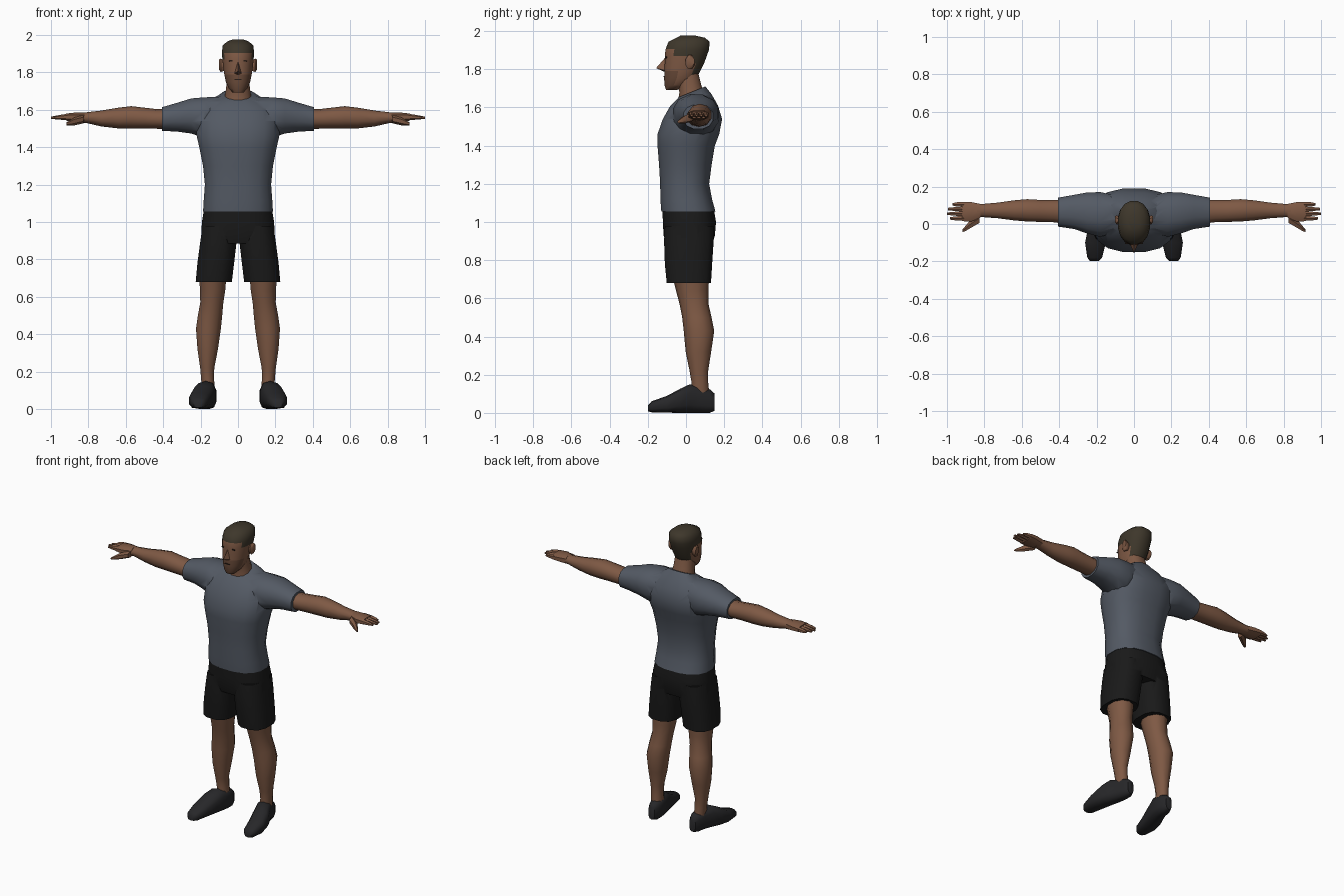
import bpy, bmesh, math
from mathutils import Vector


def mat(name, rgb):
    m = bpy.data.materials.new(name)
    m.diffuse_color = (*rgb, 1)
    return m


SKIN = mat("skin", (0.21, 0.10, 0.058))
STUBBLE = mat("stubble", (0.14, 0.068, 0.04))
HAIR = mat("hair_brown", (0.048, 0.038, 0.024))
SHIRT = mat("slate_shirt", (0.088, 0.102, 0.128))
SHORTS = mat("black_cloth", (0.010, 0.010, 0.010))
SHOE = mat("charcoal_shoe", (0.020, 0.020, 0.022))
DARK = mat("eye_dark", (0.02, 0.012, 0.008))


def activate(ob):
    bpy.ops.object.select_all(action='DESELECT')
    ob.select_set(True)
    bpy.context.view_layer.objects.active = ob


def finish(bm, name, material, mirror=False, angle=50):
    bmesh.ops.recalc_face_normals(bm, faces=bm.faces)
    me = bpy.data.meshes.new(name)
    bm.to_mesh(me)
    bm.free()
    ob = bpy.data.objects.new(name, me)
    bpy.context.collection.objects.link(ob)
    me.materials.append(material)
    activate(ob)
    if mirror:
        ob.modifiers.new("mirror", 'MIRROR').use_mirror_merge = False
        bpy.ops.object.modifier_apply(modifier="mirror")
    bpy.ops.object.shade_smooth_by_angle(angle=math.radians(angle))
    return ob


def add_loft(bm, axis, rings, n, p):
    """Rings are (position, a0, a1, b0, b1[, tilt]); a, b are the other two axes in xyz order."""
    loops = []
    for pos, a0, a1, b0, b1, *tilt in rings:
        loop = []
        for i in range(n):
            t = 2 * math.pi * (i + 0.5) / n
            c, s = math.cos(t), math.sin(t)
            c = math.copysign(abs(c) ** (2 / p), c)
            s = math.copysign(abs(s) ** (2 / p), s)
            k = 1 / math.cos(math.pi / n) ** 0.5
            a = (a0 + a1) / 2 + c * k * (a1 - a0) / 2
            b = (b0 + b1) / 2 + s * k * (b1 - b0) / 2
            co = [a, b]
            co.insert("xyz".index(axis), pos + (tilt[0] * (b - (b0 + b1) / 2) if tilt else 0))
            loop.append(bm.verts.new(co))
        loops.append(loop)
    for l0, l1 in zip(loops, loops[1:]):
        for i in range(n):
            j = (i + 1) % n
            bm.faces.new((l0[i], l0[j], l1[j], l1[i]))
    bm.faces.new(loops[0])
    bm.faces.new(loops[-1])


def loft(name, material, axis, rings, n=12, p=2.3, mirror=False, angle=50):
    bm = bmesh.new()
    add_loft(bm, axis, rings, n, p)
    return finish(bm, name, material, mirror, angle)


def sym(rings):
    """Centred rings (z, half width, y0, y1[, tilt])."""
    return [(r[0], -r[1], r[1], *r[2:]) for r in rings]


def union(ob, other):
    mod = ob.modifiers.new("union", 'BOOLEAN')
    mod.operation, mod.solver, mod.object = 'UNION', 'EXACT', other
    mod.use_self = True
    activate(ob)
    bpy.ops.object.modifier_apply(modifier="union")
    bpy.data.objects.remove(other)
    bpy.ops.object.shade_smooth_by_angle(angle=math.radians(50))


# Shirt: torso joined with both sleeves
shirt = loft("shirt", SHIRT, 'z', sym([
    (1.055, .188, -.13, .155), (1.12, .184, -.135, .137), (1.2, .178, -.136, .122),
    (1.3, .188, -.142, .135), (1.4, .208, -.15, .152), (1.46, .222, -.15, .175),
    (1.54, .225, -.122, .19), (1.61, .2, -.082, .168), (1.655, .14, -.05, .135, .15),
    (1.682, .085, -.038, .102, .4)]), n=16, p=2.5)
sleeves = loft("sleeves", SHIRT, 'x', [
    (.08, -.04, .15, 1.47, 1.672), (.18, -.07, .172, 1.45, 1.668), (.25, -.052, .17, 1.472, 1.662),
    (.32, -.028, .157, 1.482, 1.64), (.405, -.015, .142, 1.487, 1.615)], n=12, mirror=True)
union(shirt, sleeves)

# Shorts: hips joined with both trouser legs
shorts = loft("shorts", SHORTS, 'z', sym([
    (.885, .165, -.105, .14), (.93, .197, -.118, .152), (1.0, .194, -.122, .158),
    (1.07, .182, -.124, .146)]), n=16, p=2.6)
short_legs = loft("short_legs", SHORTS, 'z', [
    (.68, .032, .227, -.102, .132), (.78, .02, .218, -.112, .138), (.9, .006, .202, -.116, .146),
    (.98, .012, .19, -.112, .145)], n=12, p=2.6, mirror=True)
union(shorts, short_legs)

# Bare legs
loft("legs", SKIN, 'z', [
    (.09, .122, .192, .025, .122), (.16, .127, .198, .03, .115), (.22, .126, .203, .02, .115),
    (.32, .106, .218, 0, .13), (.43, .09, .226, -.01, .146), (.5, .083, .216, -.018, .132),
    (.57, .077, .203, -.032, .116), (.64, .066, .205, -.05, .116), (.72, .06, .21, -.07, .118)],
    n=10, p=2.1, mirror=True)

# Shoes, toes pointing outwards
loft("shoes", SHOE, 'y', [
    (-.198, .188, .236, .008, .04), (-.18, .17, .25, .004, .06), (-.10, .15, .262, .002, .088),
    (-.03, .132, .248, .002, .125), (.02, .12, .225, .002, .148), (.075, .115, .2, .002, .136),
    (.125, .118, .188, .002, .122), (.15, .13, .175, .012, .10)], n=10, p=2.8, mirror=True)

# Bare arms
loft("arms", SKIN, 'x', [
    (.37, .0, .13, 1.5, 1.603), (.43, .008, .13, 1.5, 1.602), (.5, .01, .13, 1.501, 1.61),
    (.57, .012, .134, 1.501, 1.618), (.64, .018, .128, 1.502, 1.61), (.73, .03, .115, 1.512, 1.595),
    (.81, .036, .108, 1.53, 1.586), (.84, .034, .11, 1.532, 1.586)], n=10, p=2.1, mirror=True)

# Hands: palm, thumb and four fingers
bm = bmesh.new()
add_loft(bm, 'x', [(.82, .034, .108, 1.532, 1.586), (.87, .012, .118, 1.535, 1.586),
                   (.92, .014, .12, 1.542, 1.58)], 8, 2.6)
add_loft(bm, 'x', [(.825, .005, .06, 1.53, 1.57), (.875, -.024, .022, 1.518, 1.558),
                   (.9, -.038, -.008, 1.517, 1.542), (.918, -.045, -.03, 1.518, 1.532)], 6, 2)
for k, tip in enumerate((.985, 1.0, .995, .97)):
    y = .03 + k * .025
    add_loft(bm, 'x', [(.91, y - .014, y + .014, 1.545, 1.578), (.95, y - .012, y + .012, 1.548, 1.572),
                       (tip, y - .007, y + .007, 1.552, 1.563)], 6, 2)
finish(bm, "hands", SKIN, mirror=True)

# Neck
loft("neck", SKIN, 'z', sym([(1.62, .078, -.045, .10), (1.68, .07, -.035, .092),
                             (1.72, .064, -.045, .08), (1.78, .06, -.05, .065)]), n=12)

# Head, with hair and stubble chosen by height and depth
head = loft("head", SKIN, 'z', sym([
    (1.692, .03, -.105, -.045), (1.715, .05, -.113, .01), (1.75, .066, -.115, .055),
    (1.79, .074, -.114, .075), (1.83, .08, -.112, .095), (1.87, .084, -.112, .11),
    (1.905, .087, -.108, .122), (1.945, .082, -.092, .124), (1.965, .058, -.05, .1),
    (1.976, .03, -.03, .05)]), n=16, p=2.2, angle=60)
head.data.materials.append(HAIR)
head.data.materials.append(STUBBLE)
for f in head.data.polygons:
    c = f.center
    if c.z > 1.925 or (c.y > -.05 and c.z > 1.87) or (c.y > .03 and c.z > 1.755):
        f.material_index = 1
    elif c.z < 1.775 and c.y < -.06:
        f.material_index = 2

# Nose
bm = bmesh.new()
pts = [(0, -.108, 1.862), (0, -.157, 1.806), (0, -.106, 1.784), (.022, -.105, 1.793), (-.022, -.105, 1.793)]
bridge, tip, base, wl, wr = [bm.verts.new(Vector(q)) for q in pts]
for f in ((bridge, tip, wl), (bridge, wr, tip), (tip, base, wl), (tip, wr, base), (bridge, wl, base, wr)):
    bm.faces.new(f)
finish(bm, "nose", SKIN, angle=30)

# Ears
loft("ears", SKIN, 'x', [(.07, .0, .04, 1.81, 1.865), (.092, -.004, .046, 1.8, 1.875),
                         (.102, .01, .044, 1.815, 1.87)], n=8, p=2, mirror=True)


# Eyes and mouth as thin plates
def plate(name, x, y, z, w, h, mirror):
    loft(name, DARK, 'y', [(y - .003, x - w, x + w, z - h, z + h),
                           (y + .004, x - w, x + w, z - h, z + h)], n=6, p=2, mirror=mirror)


plate("eyes", .036, -.1035, 1.862, .014, .004, True)
plate("mouth", 0, -.1155, 1.762, .02, .003, False)
